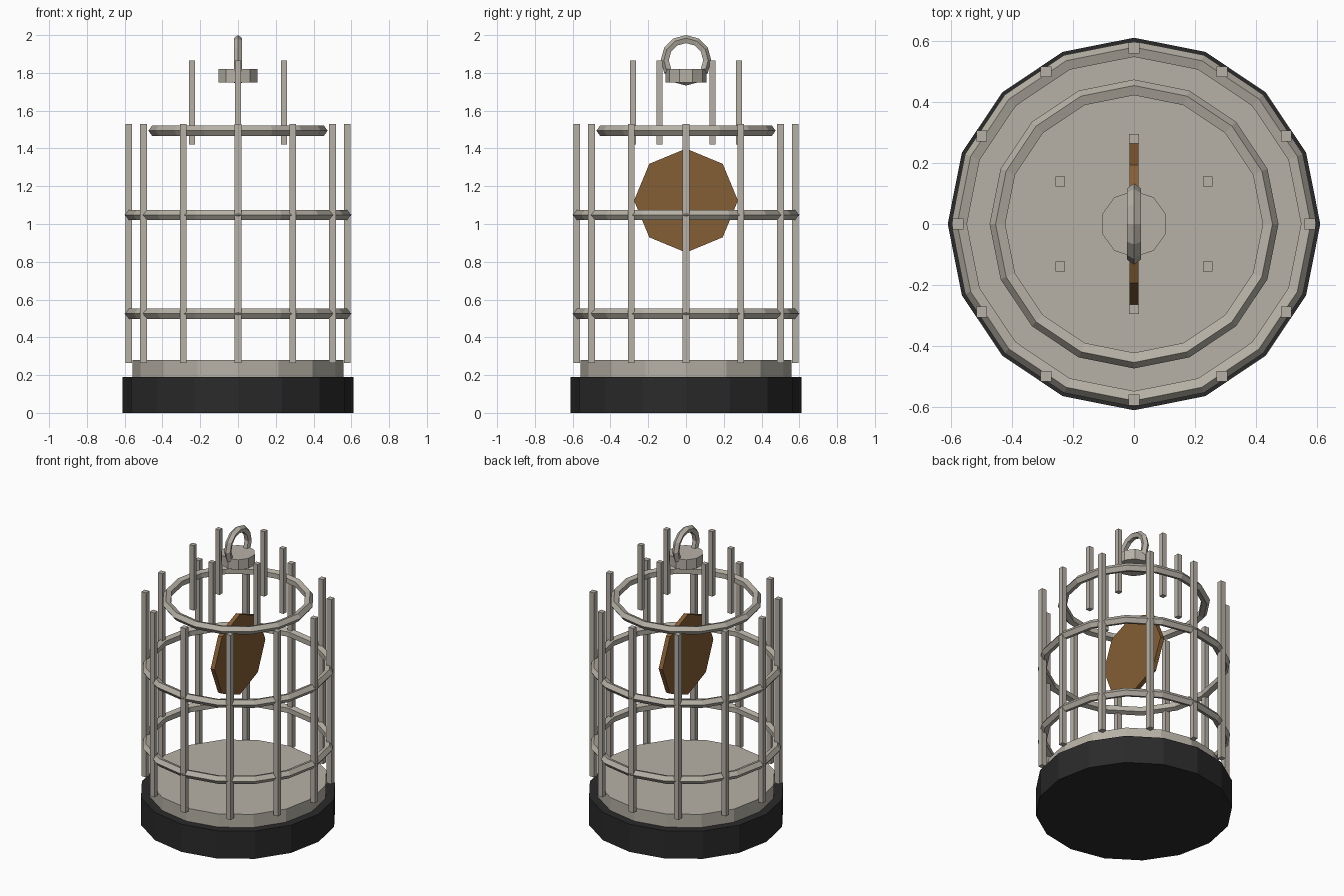
import bpy
from math import pi, cos, sin

cube = bpy.data.objects.get("Cube")
if cube:
    bpy.data.objects.remove(cube, do_unlink=True)


def material(name, color):
    m = bpy.data.materials.new(name)
    m.use_nodes = True
    m.diffuse_color = (*color, 1)
    m.node_tree.nodes["Principled BSDF"].inputs["Base Color"].default_value = (*color, 1)
    return m


metal = material("pale grey metal", (0.47, 0.44, 0.38))
black = material("black base", (0.023, 0.023, 0.023))
wood = material("brown wood", (0.235, 0.112, 0.035))


def finish(name, mat):
    obj = bpy.context.object
    obj.name = name
    obj.data.materials.append(mat)
    return obj


def disc(name, mat, sides, radius, z, depth, rotation=(0, 0, 0)):
    bpy.ops.mesh.primitive_cylinder_add(vertices=sides, radius=radius, depth=depth,
                                        location=(0, 0, z), rotation=rotation)
    return finish(name, mat)


def ring(name, sides, radius, thickness, z, rotation=(0, 0, 0)):
    bpy.ops.mesh.primitive_torus_add(major_segments=sides, minor_segments=5,
                                     major_radius=radius, minor_radius=thickness,
                                     location=(0, 0, z), rotation=rotation)
    return finish(name, metal)


def bars(name, count, radius, start, width, bottom, top):
    for i in range(count):
        a = start + 2 * pi * i / count
        bpy.ops.mesh.primitive_cube_add(
            size=1, location=(radius * cos(a), radius * sin(a), (bottom + top) / 2))
        obj = finish(f"{name}_{i + 1}", metal)
        obj.scale = (width, width, top - bottom)


# Base and floor tray
disc("base", black, 16, 0.612, 0.095, 0.19)
disc("floor_tray", metal, 16, 0.558, 0.23, 0.10)

# Cage bars and hoops
bars("side_bar", 12, 0.578, 0, 0.035, 0.265, 1.53)
bars("upper_bar", 6, 0.28, pi / 6, 0.032, 1.42, 1.865)
ring("lower_hoop", 16, 0.572, 0.0285, 0.525)
ring("middle_hoop", 16, 0.572, 0.0285, 1.048)
ring("top_hoop", 16, 0.446, 0.0285, 1.494)

# Hanging wooden disc, facing sideways
disc("wooden_disc", wood, 8, 0.275, 1.124, 0.03, (0, pi / 2, 0))

# Cap and carrying ring
disc("cap", metal, 10, 0.109, 1.785, 0.07)
ring("carrying_ring", 12, 0.11, 0.0235, 1.8665, (0, pi / 2, 0))
